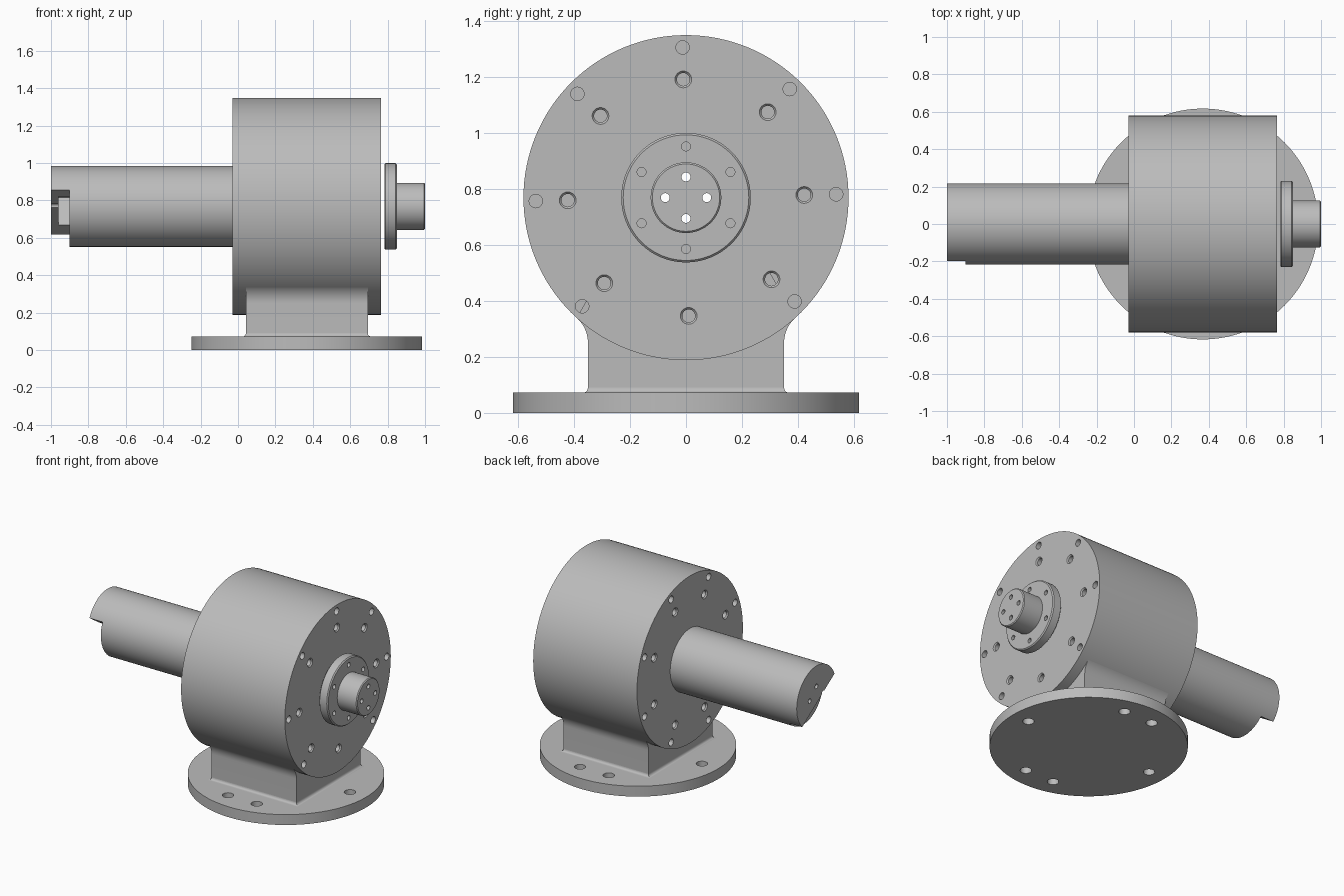
import bpy, bmesh
from math import sin, cos, pi, radians
from mathutils import Matrix, Vector

cube = bpy.data.objects.get("Cube")
if cube:
    bpy.data.objects.remove(cube, do_unlink=True)

AXIS_Z = 0.768      # height of the drum axis
BASE_X = 0.368      # centre of the pedestal and base

grey = bpy.data.materials.new("machined_grey")
grey.use_nodes = True
grey.diffuse_color = (0.5, 0.5, 0.5, 1)
grey.node_tree.nodes["Principled BSDF"].inputs["Base Color"].default_value = (0.5, 0.5, 0.5, 1)


def finish(name, bm):
    bmesh.ops.recalc_face_normals(bm, faces=bm.faces)
    mesh = bpy.data.meshes.new(name)
    bm.to_mesh(mesh)
    bm.free()
    mesh.materials.append(grey)
    obj = bpy.data.objects.new(name, mesh)
    bpy.context.collection.objects.link(obj)
    return obj


def skin(bm, rings):
    """Join matching vertex rings into a closed solid."""
    rings = [[bm.verts.new(p) for p in ring] for ring in rings]
    n = len(rings[0])
    for a, b in zip(rings, rings[1:]):
        for i in range(n):
            j = (i + 1) % n
            bm.faces.new((a[i], a[j], b[j], b[i]))
    bm.faces.new(rings[0])
    bm.faces.new(rings[-1])


def lathe(bm, profile, y=0, z=AXIS_Z, sides=128):
    """Solid of revolution along x from (x, radius) pairs."""
    turn = [2 * pi * i / sides for i in range(sides)]
    skin(bm, [[(x, y + r * cos(t), z + r * sin(t)) for t in turn]
              for x, r in profile])


def turned(name, profile):
    bm = bmesh.new()
    lathe(bm, profile)
    return finish(name, bm)


def box(name, low, high, matrix):
    bm = bmesh.new()
    skin(bm, [[matrix @ Vector((x, y, z)) for y, z in
               ((low[1], low[2]), (high[1], low[2]), (high[1], high[2]), (low[1], high[2]))]
              for x in (low[0], high[0])])
    return finish(name, bm)


def hole_ring(bm, profile, radius, degrees, sides=24):
    for d in degrees:
        a = radians(d)
        lathe(bm, profile, radius * cos(a), AXIS_Z + radius * sin(a), sides)


def cut(obj, cutter):
    """Subtract the cutter, bake the result and drop the cutter."""
    cutter.hide_render = True
    mod = obj.modifiers.new("cut", 'BOOLEAN')
    mod.operation = 'DIFFERENCE'
    mod.solver = 'EXACT'
    mod.object = cutter
    graph = bpy.context.evaluated_depsgraph_get()
    mesh = bpy.data.meshes.new_from_object(obj.evaluated_get(graph))
    obj.modifiers.clear()
    obj.data = mesh
    bpy.data.objects.remove(cutter, do_unlink=True)


def axial_holes():
    bm = bmesh.new()
    hole_ring(bm, [(-1.2, 0.016), (1.2, 0.016)], 0.074, range(0, 360, 90))
    return finish("axial_holes", bm)


# Drum with two rings of screw holes in each end
drum = turned("drum", [(-0.03, 0.58), (0.765, 0.58)])
bm = bmesh.new()
for face, inward, start, skip in ((0.765, -1, 1.3, 6), (-0.03, 1, 22.5, None)):
    angles = [start + 45 * i for i in range(8)]
    steps = [(-0.02, 0.03), (0, 0.03), (0.008, 0.023), (0.08, 0.023)]
    hole_ring(bm, [(face + inward * d, r) for d, r in steps], 0.422, angles)
    outer = [a for i, a in enumerate(angles) if i != skip]
    hole_ring(bm, [(face - inward * 0.02, 0.024), (face + inward * 0.08, 0.024)],
              0.536, outer)
cut(drum, finish("drum_holes", bm))
cut(drum, axial_holes())

# Long shaft with a slanted flat and a pocket at its free end
shaft = turned("long_shaft", [(-1, 0.216), (-0.01, 0.216)])
tilt = Matrix.Translation((0, 0, AXIS_Z)) @ Matrix.Rotation(radians(-33.7), 4, 'X')
cut(shaft, axial_holes())
cut(shaft, box("flat_cutter", (-1.1, -0.5, -0.5), (-0.9, 0.5, -0.037), tilt))
cut(shaft, box("pocket_cutter", (-0.96, -0.149, -0.06), (-0.9, 0.122, 0.14), tilt))

# Output flange and stub
flange = turned("output_flange", [
    (0.782, 0.224), (0.788, 0.231), (0.842, 0.231), (0.849, 0.224),
    (0.849, 0.126), (0.994, 0.126), (1.0, 0.12)])
cut(flange, axial_holes())
bm = bmesh.new()
hole_ring(bm, [(0.7, 0.016), (0.9, 0.016)], 0.183, range(30, 390, 60))
cut(flange, finish("flange_holes", bm))

# Round base plate with six mounting holes
bm = bmesh.new()
bmesh.ops.create_cone(bm, cap_ends=True, segments=128, radius1=0.617, radius2=0.617,
                      depth=0.072, matrix=Matrix.Translation((BASE_X, 0, 0.036)))
base = finish("base_plate", bm)
bm = bmesh.new()
for d in (0, 77, 103, 180, 257, 283):
    a = radians(d)
    spot = (BASE_X + 0.49 * cos(a), 0.49 * sin(a), 0.036)
    bmesh.ops.create_cone(bm, cap_ends=True, segments=32, radius1=0.036, radius2=0.036,
                          depth=0.2, matrix=Matrix.Translation(spot))
cut(base, finish("base_holes", bm))

# Pedestal flaring into the drum
half = [(0.35, 0.06)]
for i in range(9):
    t = radians(48) * i / 8
    half.append((0.35 + 0.12 * (1 - cos(t)), 0.25 + 0.12 * sin(t)))
half.append((0.3, 0.5))
outline = half + [(-y, z) for y, z in reversed(half)]
bm = bmesh.new()
skin(bm, [[(x, y, z) for y, z in outline] for x in (0.042, 0.694)])
pedestal = finish("pedestal", bm)

# Small fillet around the foot of the pedestal
bm = bmesh.new()
rings = []
for i in range(6):
    t = pi / 2 * i / 5
    grow, z = 0.018 * (1 - sin(t)), 0.072 + 0.018 * (1 - cos(t))
    sx, sy = 0.326 + grow, 0.35 + grow
    rings.append([(BASE_X + u * sx, v * sy, z) for u, v in ((-1, -1), (1, -1), (1, 1), (-1, 1))])
skin(bm, rings)
fillet = finish("pedestal_fillet", bm)

# Smooth the round surfaces and keep edges crisp
bpy.ops.object.select_all(action='DESELECT')
for obj in (drum, shaft, flange, base, pedestal, fillet):
    obj.select_set(True)
    bpy.context.view_layer.objects.active = obj
bpy.ops.object.shade_smooth_by_angle(angle=radians(30))
